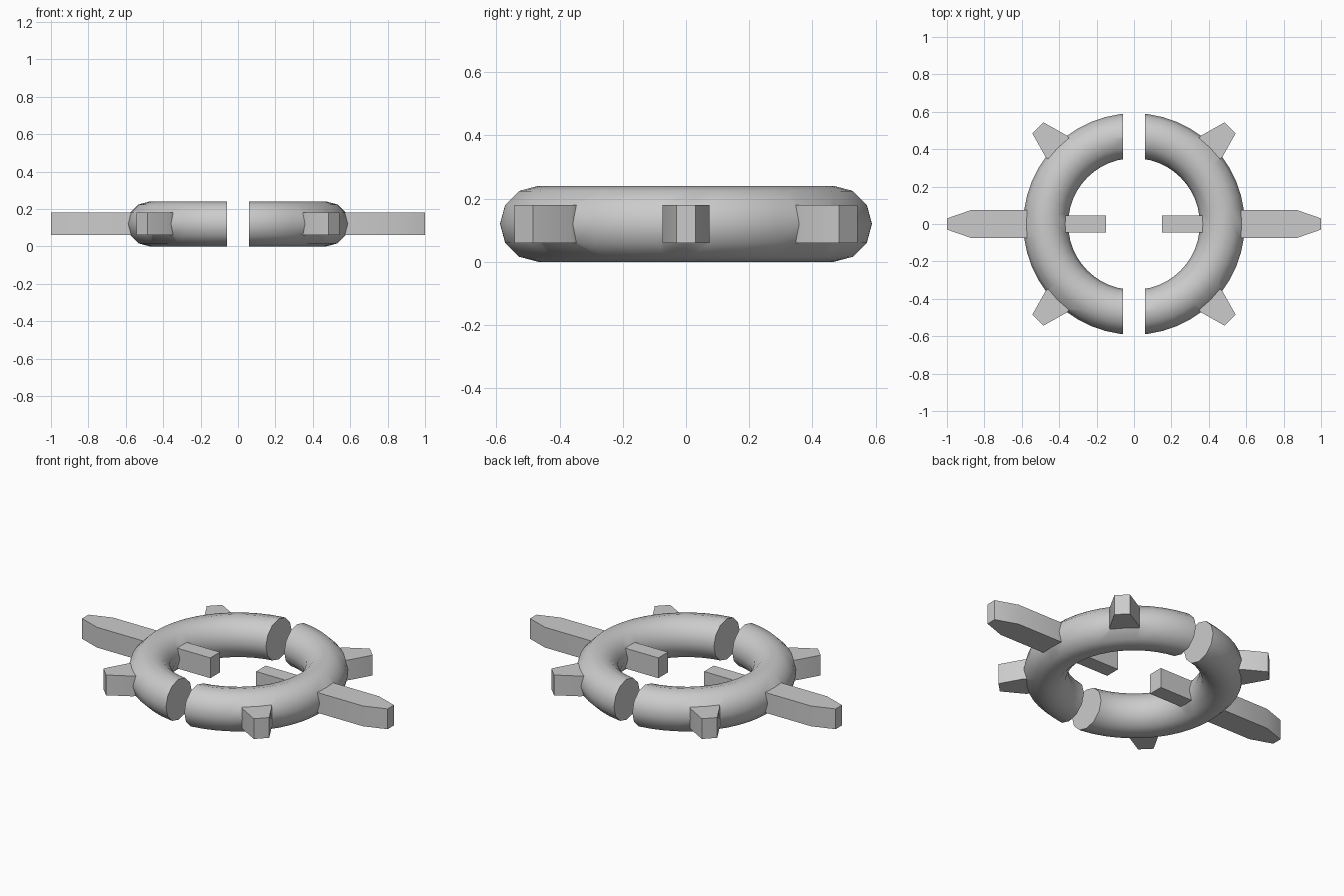
import bpy, bmesh, math
from mathutils import Matrix

if "Cube" in bpy.data.objects:
    bpy.data.objects.remove(bpy.data.objects["Cube"])

R, r, ZC = 0.472, 0.12, 0.12
GAP, Z0, Z1 = 0.06, 0.06, 0.18


def new_object(name, bm):
    bmesh.ops.recalc_face_normals(bm, faces=bm.faces)
    me = bpy.data.meshes.new(name)
    bm.to_mesh(me)
    bm.free()
    ob = bpy.data.objects.new(name, me)
    bpy.context.collection.objects.link(ob)
    return ob


def half_ring(name, side):
    # torus sliced by a flat plane, open ends capped
    bpy.ops.mesh.primitive_torus_add(major_radius=R, minor_radius=r, major_segments=48,
                                     minor_segments=12, location=(0, 0, 0))
    tmp = bpy.context.object
    bm = bmesh.new()
    bm.from_mesh(tmp.data)
    bpy.data.objects.remove(tmp)
    bmesh.ops.translate(bm, verts=bm.verts, vec=(0, 0, ZC))
    bmesh.ops.bisect_plane(bm, geom=bm.verts[:] + bm.edges[:] + bm.faces[:],
                           plane_co=(side * GAP, 0, 0), plane_no=(side, 0, 0), clear_inner=True)
    bmesh.ops.holes_fill(bm, edges=[e for e in bm.edges if e.is_boundary])
    return new_object(name, bm)


def prong(name, profile, angle):
    # profile: (radius, half width) pairs, mirrored and extruded upward
    pts = [(x, -w) for x, w in profile] + [(x, w) for x, w in reversed(profile)]
    bm = bmesh.new()
    f = bm.faces.new([bm.verts.new((x, y, Z0)) for x, y in pts])
    top = bmesh.ops.extrude_face_region(bm, geom=[f])["geom"]
    bmesh.ops.translate(bm, vec=(0, 0, Z1 - Z0),
                        verts=[v for v in top if isinstance(v, bmesh.types.BMVert)])
    bmesh.ops.rotate(bm, verts=bm.verts, matrix=Matrix.Rotation(angle, 3, 'Z'))
    return new_object(name, bm)


spike = [(0.47, 0.075), (0.87, 0.075), (1.0, 0.03)]
inner = [(0.15, 0.045), (0.47, 0.045)]
nub = [(0.47, 0.08), (0.59, 0.08), (0.726, 0.042)]

for label, side in (("right", 1), ("left", -1)):
    ring = half_ring(label + "_half_ring", side)
    base = 0 if side > 0 else math.pi
    # long spike, inward prong and two diagonal nubs fused into the half ring
    parts = [prong("spike", spike, base), prong("inner_prong", inner, base),
             prong("nub", nub, base + math.pi / 4), prong("nub", nub, base - math.pi / 4)]
    for p in parts:
        m = ring.modifiers.new("join_" + p.name, 'BOOLEAN')
        m.operation, m.solver, m.object = 'UNION', 'EXACT', p
    bpy.ops.object.select_all(action='DESELECT')
    bpy.context.view_layer.objects.active = ring
    ring.select_set(True)
    bpy.ops.object.convert(target='MESH')
    for p in parts:
        bpy.data.objects.remove(p)
    bpy.ops.object.shade_smooth_by_angle(angle=math.radians(35))
